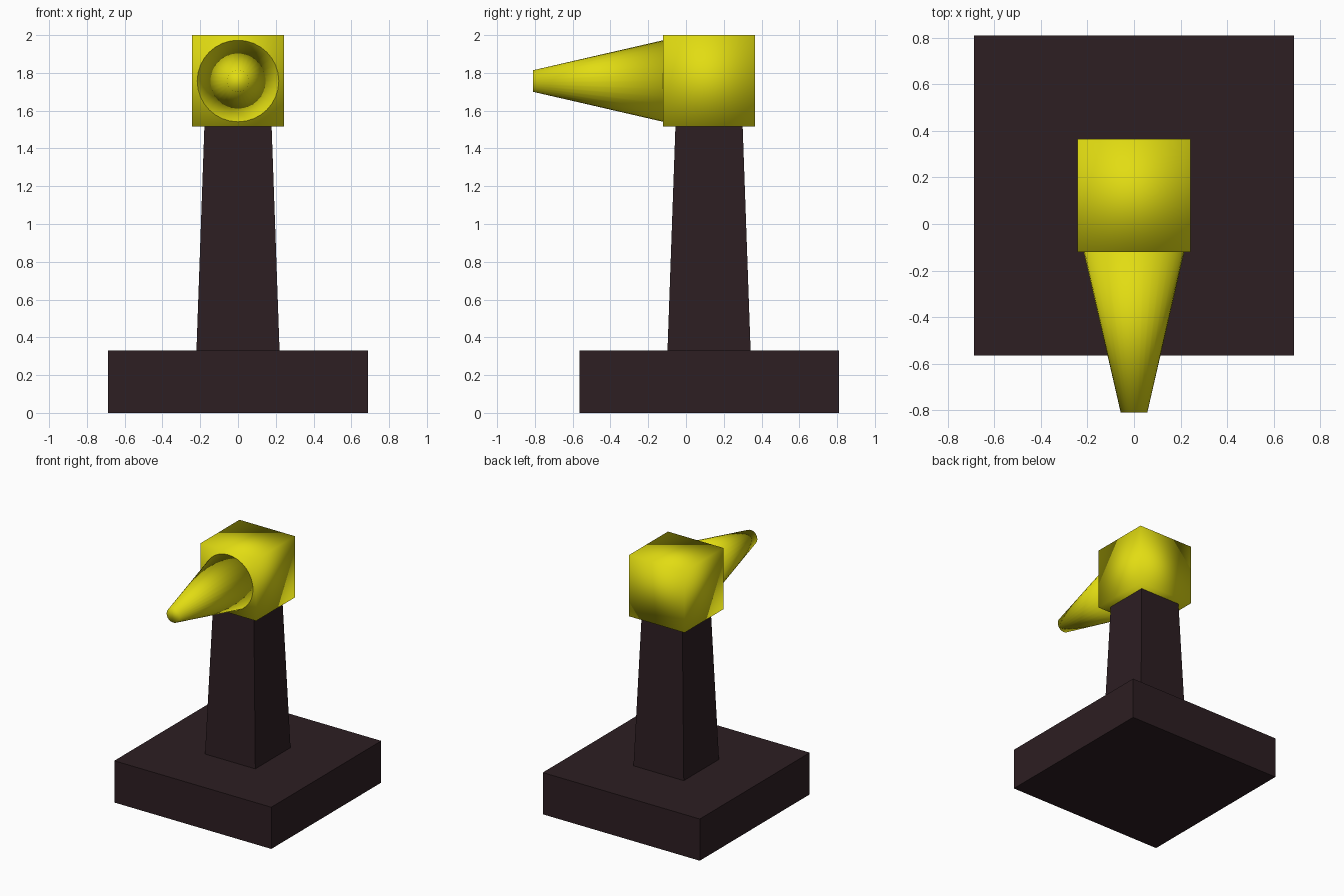
import bpy, bmesh
from math import pi
from mathutils import Matrix

if "Cube" in bpy.data.objects:
    bpy.data.objects.remove(bpy.data.objects["Cube"])

CENTRE_Y = 0.122   # axis of base, column and head
HEAD_Z = 1.757


def material(name, rgb):
    mat = bpy.data.materials.new(name)
    mat.diffuse_color = (*rgb, 1.0)
    mat.use_nodes = True
    mat.node_tree.nodes["Principled BSDF"].inputs["Base Color"].default_value = mat.diffuse_color
    return mat


yellow = material("yellow", (0.76, 0.72, 0.006))
dark = material("dark_brown", (0.026, 0.013, 0.016))


def finish(name, bm, mat, smooth=False):
    bmesh.ops.recalc_face_normals(bm, faces=bm.faces)
    mesh = bpy.data.meshes.new(name)
    for f in bm.faces:
        f.smooth = smooth
    bm.to_mesh(mesh)
    bm.free()
    mesh.materials.append(mat)
    obj = bpy.data.objects.new(name, mesh)
    bpy.context.collection.objects.link(obj)
    return obj


def block(name, z0, z1, half0, half1, mat, smooth=False):
    """Square block on the centre axis, tapering from half0 to half1."""
    bm = bmesh.new()
    bmesh.ops.create_cube(bm, size=2)
    for v in bm.verts:
        top = v.co.z > 0
        half = half1 if top else half0
        v.co = (v.co.x * half, CENTRE_Y + v.co.y * half, z1 if top else z0)
    return finish(name, bm, mat, smooth)


# Base slab and tapered column
block("base", 0, 0.33, 0.687, 0.687, dark)
block("column", 0.33, 1.515, 0.22, 0.178, dark)

# Soft-shaded cube head
block("head", 1.515, 2.0, 0.2425, 0.2425, yellow, True)

# Truncated cone pointing forward, smooth across its caps
y_back, y_tip = -0.12, -0.81
bm = bmesh.new()
bmesh.ops.create_cone(
    bm, cap_ends=True, segments=32, radius1=0.216, radius2=0.057,
    depth=y_back - y_tip,
    matrix=Matrix.Translation((0, (y_back + y_tip) / 2, HEAD_Z))
    @ Matrix.Rotation(pi / 2, 4, 'X'))
finish("nose_cone", bm, yellow, True)
